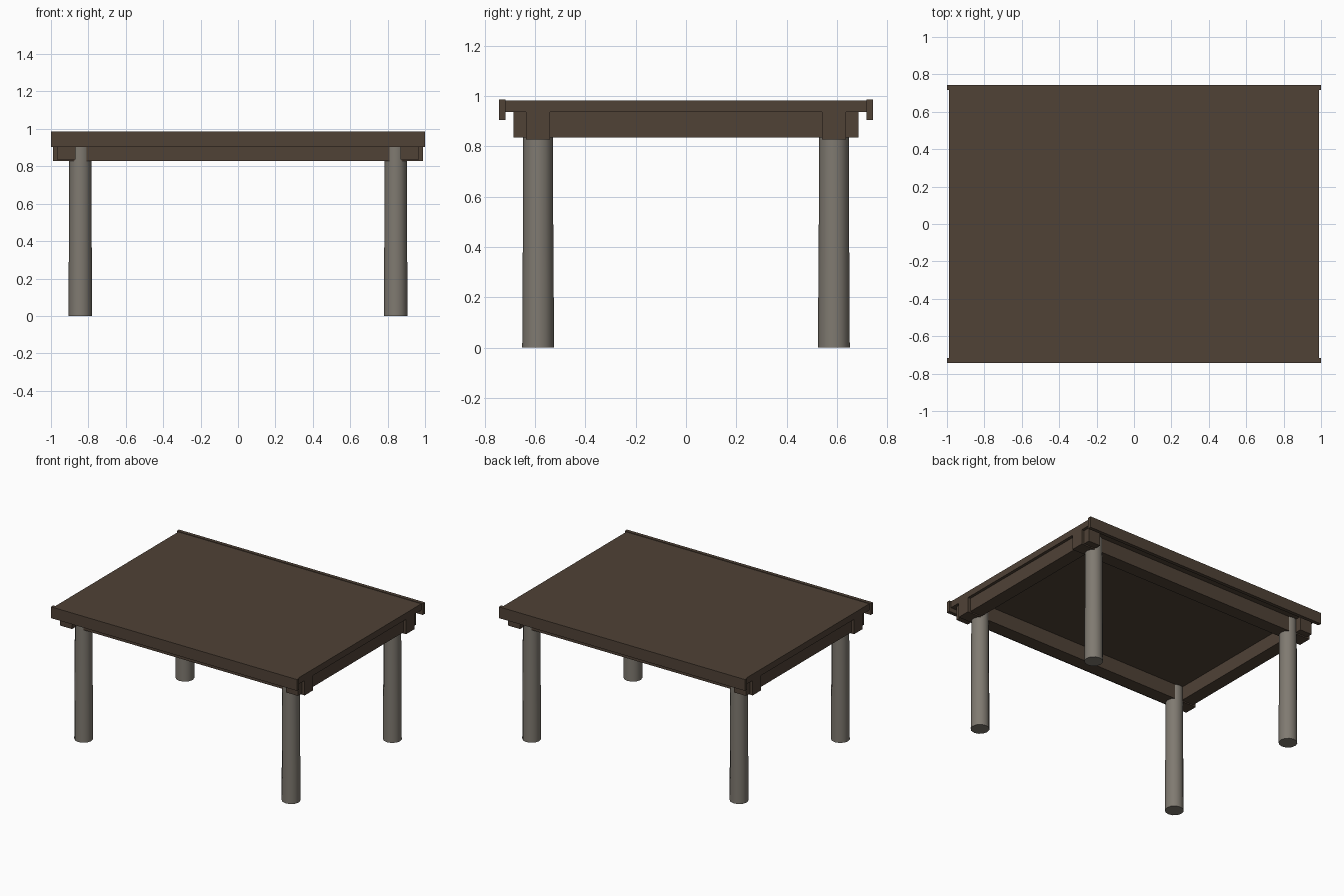
import bpy, bmesh, math

if "Cube" in bpy.data.objects:
    bpy.data.objects.remove(bpy.data.objects["Cube"])

def material(name, rgb):
    m = bpy.data.materials.new(name)
    m.diffuse_color = (*rgb, 1)
    m.use_nodes = True
    m.node_tree.nodes["Principled BSDF"].inputs["Base Color"].default_value = m.diffuse_color
    return m

wood = material("dark_wood", (0.080, 0.054, 0.037))
post = material("grey_log", (0.215, 0.195, 0.165))

def finish(name, bm, mat):
    bmesh.ops.recalc_face_normals(bm, faces=bm.faces)
    me = bpy.data.meshes.new(name)
    bm.to_mesh(me)
    bm.free()
    me.materials.append(mat)
    ob = bpy.data.objects.new(name, me)
    bpy.context.collection.objects.link(ob)
    return ob

def box(name, x0, x1, y0, y1, z0, z1):
    bm = bmesh.new()
    bmesh.ops.create_cube(bm, size=1)
    for v in bm.verts:
        v.co.x = x1 if v.co.x > 0 else x0
        v.co.y = y1 if v.co.y > 0 else y0
        v.co.z = z1 if v.co.z > 0 else z0
    return finish(name, bm, wood)

def log(name, cx, cy, rings, sides=12):
    # round post lofted through (height, radius) rings
    bm = bmesh.new()
    loops = []
    for z, r in rings:
        loops.append([bm.verts.new((cx + r * math.cos(2 * math.pi * i / sides),
                                    cy + r * math.sin(2 * math.pi * i / sides), z))
                      for i in range(sides)])
    for a, b in zip(loops, loops[1:]):
        for i in range(sides):
            j = (i + 1) % sides
            bm.faces.new((a[i], a[j], b[j], b[i]))
    bm.faces.new(loops[0])
    bm.faces.new(loops[-1])
    ob = finish(name, bm, post)
    bpy.ops.object.select_all(action='DESELECT')
    bpy.context.view_layer.objects.active = ob
    ob.select_set(True)
    bpy.ops.object.shade_smooth_by_angle(angle=math.radians(40))

# table top
box("table_top", -0.988, 0.988, -0.717, 0.717, 0.936, 0.983)

for s, fb, lr in ((-1, "front", "left"), (1, "back", "right")):
    # edge boards capping the top at front and back
    y = sorted((s * 0.717, s * 0.743))
    box(fb + "_edge_board", -1, 1, *y, 0.904, 0.987)
    # long beams under the top
    y = sorted((s * 0.54, s * 0.637))
    box(fb + "_beam", -0.988, 0.988, *y, 0.827, 0.936)
    # cross beams
    x = sorted((s * 0.87, s * 0.967))
    box(lr + "_cross_beam", *x, -0.685, 0.685, 0.836, 0.936)
    # legs
    for t, side in ((-1, "left"), (1, "right")):
        log(f"{fb}_{side}_leg", t * 0.843, s * 0.588,
            ((0, 0.063), (0.28, 0.062), (0.42, 0.0605), (0.936, 0.059)))
